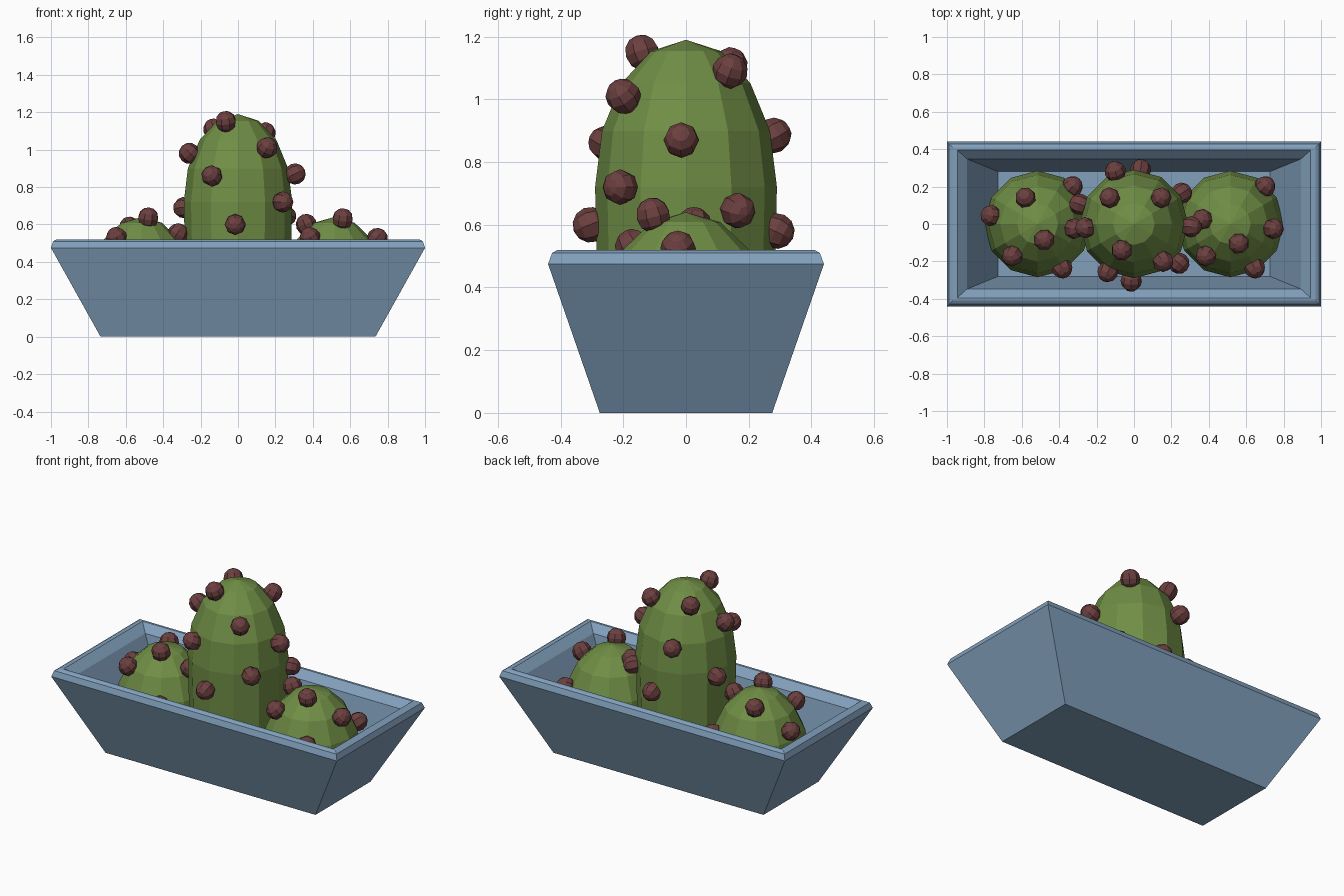
import bpy, bmesh
from math import sin, cos, pi, radians
from mathutils import Vector, Matrix

if "Cube" in bpy.data.objects:
    bpy.data.objects.remove(bpy.data.objects["Cube"])


def material(name, rgb):
    m = bpy.data.materials.new(name)
    m.diffuse_color = (*rgb, 1)
    m.use_nodes = True
    m.node_tree.nodes["Principled BSDF"].inputs["Base Color"].default_value = m.diffuse_color
    return m


BLUE = material("blue_glaze", (0.22, 0.35, 0.50))
GREEN = material("cactus_green", (0.16, 0.27, 0.06))
RED = material("dark_red", (0.15, 0.05, 0.05))


def finish(bm, name, mat):
    bmesh.ops.recalc_face_normals(bm, faces=bm.faces[:])
    mesh = bpy.data.meshes.new(name)
    bm.to_mesh(mesh)
    bm.free()
    mesh.materials.append(mat)
    obj = bpy.data.objects.new(name, mesh)
    bpy.context.collection.objects.link(obj)
    return obj


def loft(name, rings, mat):
    """Bridge a list of equal-length point rings and cap both ends."""
    bm = bmesh.new()
    loops = [[bm.verts.new(p) for p in ring] for ring in rings]
    for a, b in zip(loops, loops[1:]):
        n = len(a)
        for i in range(n):
            j = (i + 1) % n
            bm.faces.new((a[i], a[j], b[j], b[i]))
    bm.faces.new(loops[0])
    bm.faces.new(loops[-1])
    return bm


def rect(hx, hy, z):
    return [(-hx, -hy, z), (hx, -hy, z), (hx, hy, z), (-hx, hy, z)]


# Planter: outside wall, bevelled rim, inside wall and floor
planter = [(0.735, 0.275, 0), (1.0, 0.44, 0.475), (0.988, 0.427, 0.51),
           (0.97, 0.41, 0.52), (0.945, 0.395, 0.52),
           (0.893, 0.348, 0.475), (0.727, 0.28, 0.12)]
finish(loft("planter", [rect(*p) for p in planter], BLUE), "planter", BLUE)


# Cactus: 12-sided column with a rounded top
def cactus(name, x, radius, mid, height, base):
    profile = [(radius * 0.95, base)]
    profile += [(radius * cos(radians(a)), mid + height * sin(radians(a)))
                for a in (0, 22.5, 45, 67.5)]
    rings = [[(x + r * cos(i * pi / 6), r * sin(i * pi / 6), z)
              for i in range(12)] for r, z in profile]
    bm = loft(name, rings, GREEN)
    top = max(bm.faces, key=lambda f: f.calc_center_median().z)
    tip = bmesh.ops.poke(bm, faces=[top])["verts"][0]
    tip.co.z = mid + height
    finish(bm, name, GREEN)


# Buds: small low-poly balls pointing away from the cactus axis
def buds(name, x, mid, points):
    bm = bmesh.new()
    for p in points:
        p = Vector(p)
        out = p - Vector((x, 0, mid))
        turn = out.to_track_quat('Z', 'Y').to_matrix().to_4x4()
        bmesh.ops.create_uvsphere(bm, u_segments=8, v_segments=6, radius=0.057,
                                  matrix=Matrix.Translation(p) @ turn)
    finish(bm, name, RED)


cactus("tall_cactus", 0, 0.29, 0.72, 0.47, 0.12)
cactus("left_cactus", -0.515, 0.285, 0.23, 0.41, 0.12)
cactus("right_cactus", 0.515, 0.285, 0.23, 0.41, 0.12)

buds("tall_cactus_buds", 0, 0.72, [
    (-0.14, -0.255, 0.86), (-0.015, -0.305, 0.60), (0.155, -0.2, 1.01),
    (0.24, -0.21, 0.72), (0.305, -0.015, 0.87), (-0.26, -0.02, 0.98),
    (-0.065, -0.14, 1.15), (-0.29, 0.105, 0.69), (-0.13, 0.14, 1.11),
    (0.145, 0.14, 1.09), (-0.10, 0.28, 0.885), (0.035, 0.29, 0.58),
    (0.255, 0.165, 0.645)])
buds("left_cactus_buds", -0.515, 0.23, [
    (-0.33, 0.2, 0.38), (-0.58, 0.14, 0.585), (-0.765, 0.045, 0.45),
    (-0.65, -0.17, 0.53), (-0.48, -0.085, 0.635), (-0.385, -0.235, 0.38),
    (-0.32, -0.025, 0.55)])
buds("right_cactus_buds", 0.515, 0.23, [
    (0.70, 0.2, 0.40), (0.365, 0.025, 0.60), (0.745, -0.025, 0.525),
    (0.56, -0.105, 0.63), (0.385, -0.17, 0.53), (0.645, -0.235, 0.40)])
